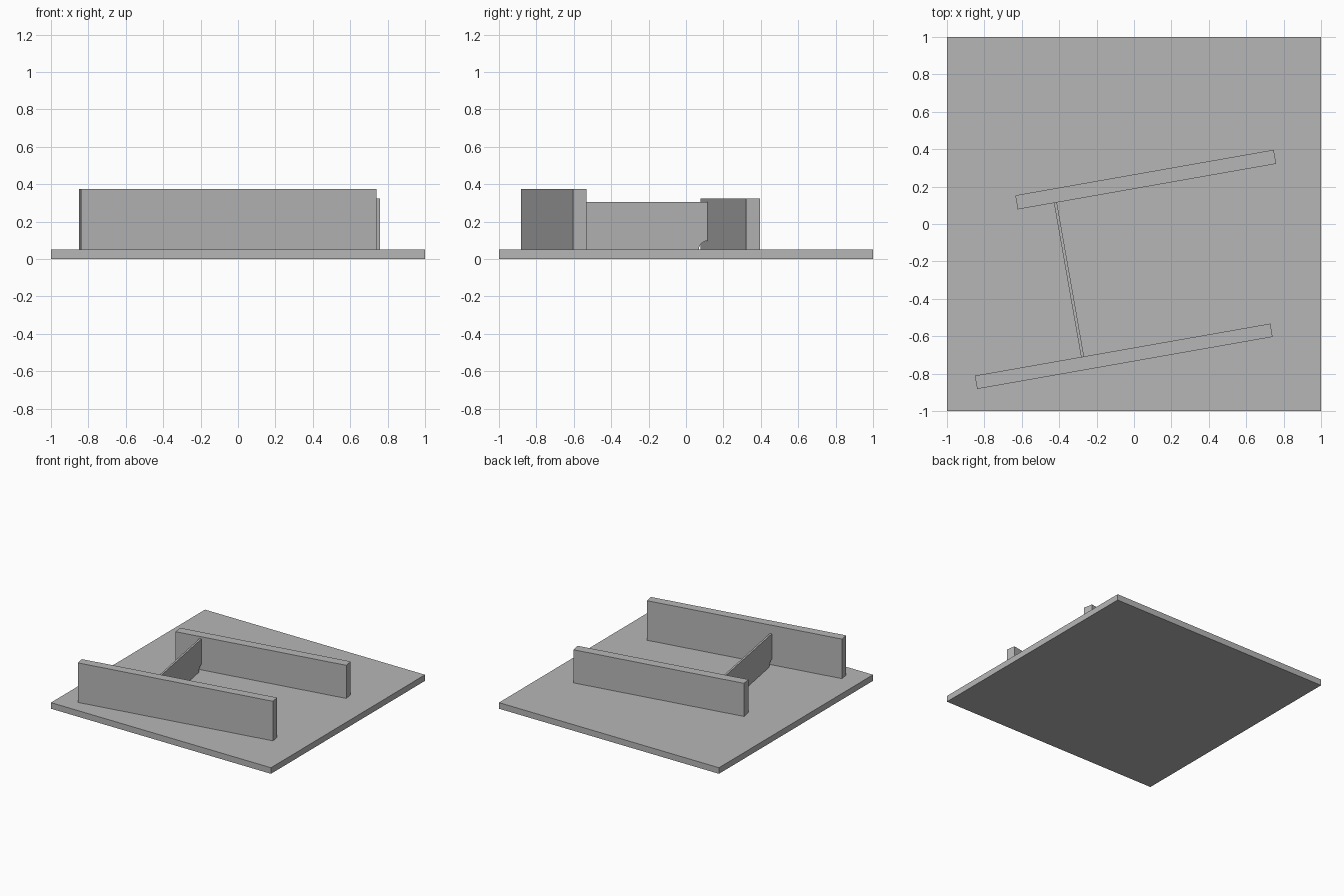
import bpy, bmesh, math
from mathutils import Matrix

cube = bpy.data.objects.get("Cube")
if cube:
    bpy.data.objects.remove(cube, do_unlink=True)

TURN = Matrix.Rotation(math.radians(10), 4, 'Z')   # the whole frame sits askew on the plate
FLOOR = 0.05                                       # top of the plate

steel = bpy.data.materials.new("plain grey")
steel.use_nodes = True
grey = (0.47, 0.47, 0.47, 1)
steel.diffuse_color = grey
steel.node_tree.nodes["Principled BSDF"].inputs["Base Color"].default_value = grey


def finish(name, bm, matrix):
    bmesh.ops.recalc_face_normals(bm, faces=bm.faces)
    mesh = bpy.data.meshes.new(name)
    bm.to_mesh(mesh)
    bm.free()
    mesh.materials.append(steel)
    obj = bpy.data.objects.new(name, mesh)
    obj.matrix_world = matrix
    bpy.context.collection.objects.link(obj)
    return obj


def box(name, centre, size, bottom, matrix):
    bm = bmesh.new()
    place = Matrix.Translation((centre[0], centre[1], bottom + size[2] / 2))
    bmesh.ops.create_cube(bm, size=1, matrix=place @ Matrix.Diagonal((*size, 1)))
    return finish(name, bm, matrix)


def stiffener(name, u, start, end, top, thickness, radius, matrix):
    """Thin upright plate with a quarter-round clearance notch at each lower corner."""
    arc = [(radius * math.cos(a), radius * math.sin(a))
           for a in (math.radians(15 * i) for i in range(7))]
    profile = [(start + c, FLOOR + s) for c, s in arc]
    profile += [(start, top), (end, top)]
    profile += [(end - c, FLOOR + s) for c, s in reversed(arc)]
    bm = bmesh.new()
    face = bm.faces.new([bm.verts.new((u - thickness / 2, v, z)) for v, z in profile])
    side = bmesh.ops.extrude_face_region(bm, geom=[face])
    verts = [g for g in side["geom"] if isinstance(g, bmesh.types.BMVert)]
    bmesh.ops.translate(bm, verts=verts, vec=(thickness, 0, 0))
    return finish(name, bm, matrix)


# Base plate
box("base_plate", (0, 0), (2, 2, FLOOR), 0, Matrix.Identity(4))

# Two parallel walls
box("front_wall", (-0.177, -0.687), (1.604, 0.072, 0.325), FLOOR, TURN)
box("back_wall", (0.103, 0.223), (1.403, 0.076, 0.272), FLOOR, TURN)

# Thin cross plate between the walls
stiffener("cross_plate", -0.394, -0.651, 0.185, 0.305, 0.016, 0.047, TURN)
